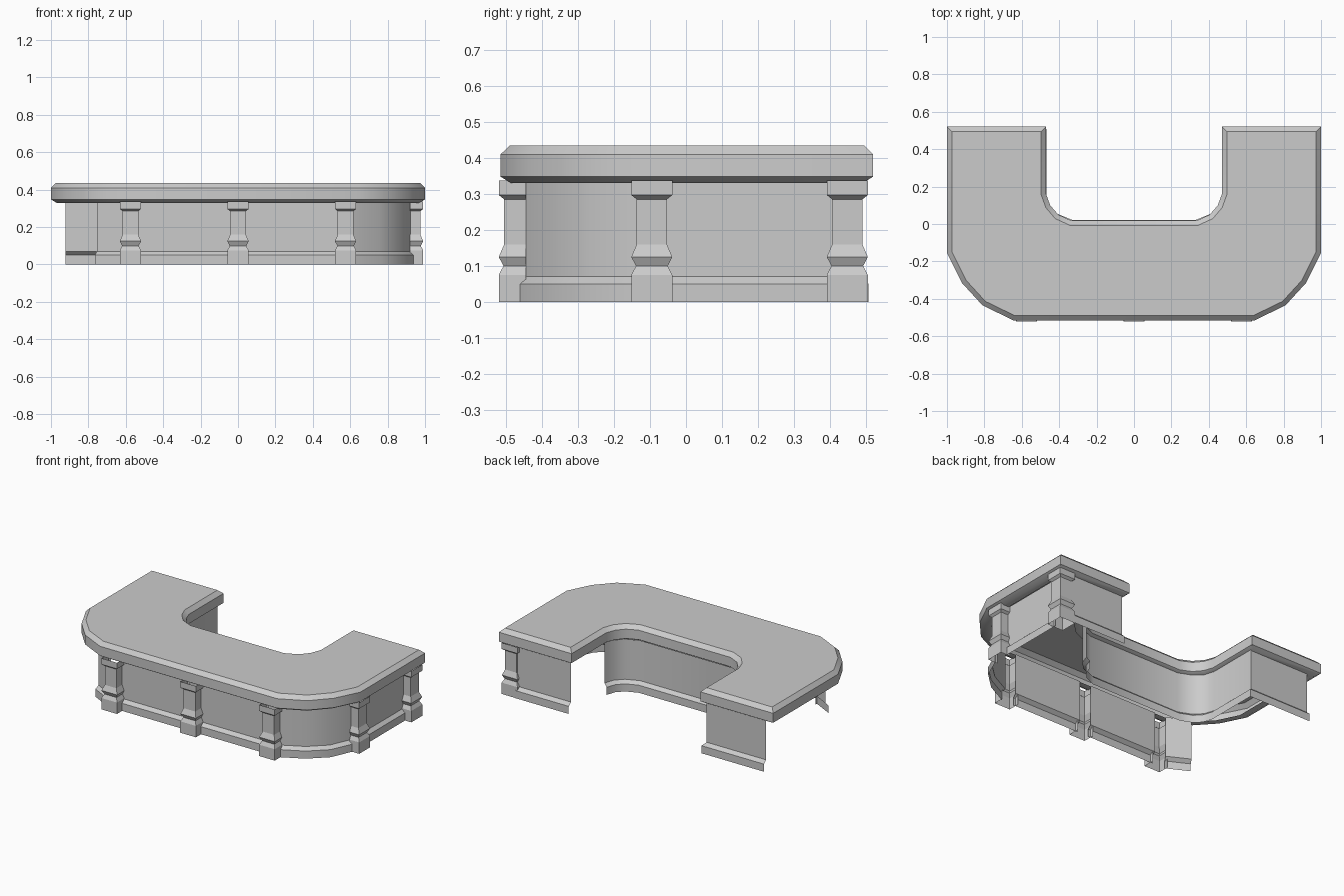
import bpy, bmesh, math
from mathutils import Vector

if "Cube" in bpy.data.objects:
    bpy.data.objects.remove(bpy.data.objects["Cube"])


def offset_path(path, d, closed):
    """Mitred offset of a 2D path to the right of travel."""
    pts = [Vector(p) for p in path]
    n, out = len(pts), []
    for i, p in enumerate(pts):
        dirs = []
        if closed or i > 0:
            dirs.append((p - pts[i - 1]).normalized())
        if closed or i < n - 1:
            dirs.append((pts[(i + 1) % n] - p).normalized())
        normals = [Vector((t.y, -t.x)) for t in dirs]
        m = sum(normals, Vector((0, 0))).normalized()
        out.append(p + m * d / m.dot(normals[0]))
    return out


def sweep(name, path, profile, closed=False, cap=False, smooth=True):
    """Sweep a profile of (outward offset, z), bottom to top, along a path."""
    bm = bmesh.new()
    rows = [[bm.verts.new((q.x, q.y, z)) for q in offset_path(path, d, closed)]
            for d, z in profile]
    n = len(path)
    for a, b in zip(rows, rows[1:]):
        for i in range(n if closed else n - 1):
            j = (i + 1) % n
            bm.faces.new((a[i], a[j], b[j], b[i]))
    if cap:
        bm.faces.new(rows[-1])
    me = bpy.data.meshes.new(name)
    bm.to_mesh(me)
    bm.free()
    ob = bpy.data.objects.new(name, me)
    bpy.context.collection.objects.link(ob)
    if smooth:
        bpy.ops.object.select_all(action='DESELECT')
        ob.select_set(True)
        bpy.context.view_layer.objects.active = ob
        bpy.ops.object.shade_smooth_by_angle(angle=math.radians(32))
    return ob


def mirrored(half):
    """Half outline plus its reflection across x = 0, in travel order."""
    return half + [(-x, y) for x, y in reversed(half)]


# Counter top: U outline with chamfered edges and an underside lip
outer = [(0.645, -0.515), (0.81, -0.435), (0.92, -0.315), (1.0, -0.155), (1.0, 0.52)]
inner = [(0.47, 0.52), (0.47, 0.16), (0.448, 0.1), (0.405, 0.05), (0.335, 0.018)]
sweep("counter_top", mirrored(outer + inner),
      [(-0.07, 0.33), (-0.03, 0.33), (0, 0.348), (0, 0.41), (-0.026, 0.435)],
      closed=True, cap=True)

# Wall panels with skirting, broken where the pilasters stand
WALL = [(0.022, 0), (0.022, 0.05), (0, 0.07), (0, 0.335)]
panels = {
    "front_left_corner_wall": [(-0.755, -0.373), (-0.615, -0.445)],
    "front_left_wall": [(-0.535, -0.445), (-0.04, -0.445)],
    "front_right_wall": [(0.04, -0.445), (0.535, -0.445)],
    "front_right_corner_wall": [(0.615, -0.445), (0.755, -0.373), (0.86, -0.275),
                                (0.922, -0.135)],
    "right_wall": [(0.922, -0.055), (0.922, 0.405)],
    "right_end_wall": [(0.89, 0.485), (0.5, 0.485)],
    "inner_wall": mirrored([(0.49, 0.15), (0.468, 0.085), (0.42, 0.035), (0.335, 0.0)])
    + [(-0.49, 0.485), (-0.923, 0.485)],
}
for name, path in panels.items():
    sweep(name, path, WALL)

# Pilasters: base block, ring, plain neck, capital
PILASTER = [(0.017, 0), (0.017, 0.075), (0.004, 0.1), (0.017, 0.125),
            (0.002, 0.16), (0.002, 0.285), (0.017, 0.297), (0.017, 0.337)]
for name, x in (("left", -0.575), ("middle", 0), ("right", 0.575)):
    sweep(f"front_pilaster_{name}",
          [(x - 0.04, -0.445), (x - 0.04, -0.503), (x + 0.04, -0.503), (x + 0.04, -0.445)],
          PILASTER, smooth=False)
sweep("side_pilaster",
      [(0.92, -0.135), (0.973, -0.135), (0.973, -0.055), (0.92, -0.055)],
      PILASTER, smooth=False)
sweep("corner_pilaster",
      [(0.893, 0.408), (0.973, 0.408), (0.973, 0.488), (0.893, 0.488)],
      PILASTER, closed=True, smooth=False)
